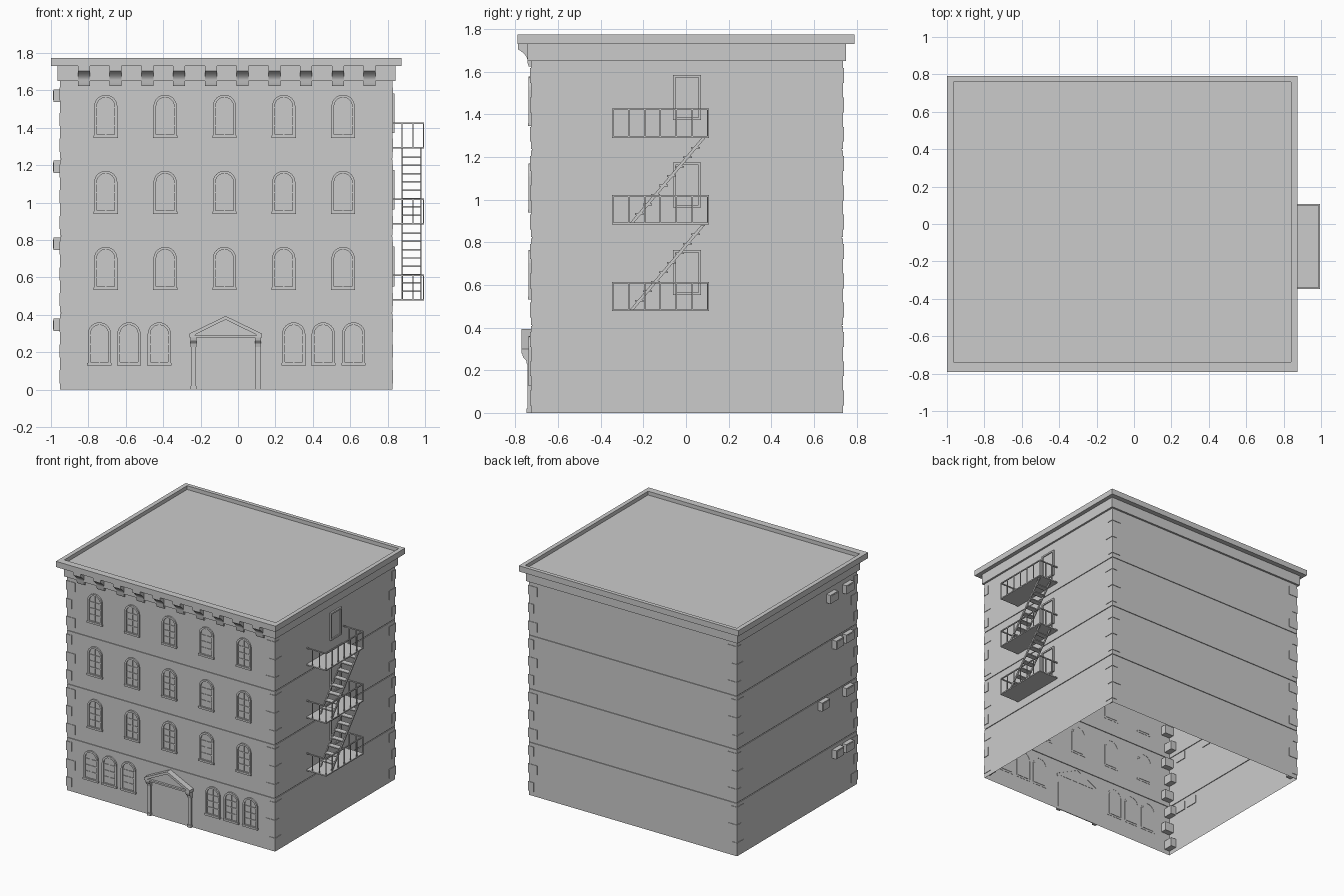
import bpy, math

if "Cube" in bpy.data.objects:
    bpy.data.objects.remove(bpy.data.objects["Cube"])

X0, X1, Y0, Y1 = -0.951, 0.826, -0.728, 0.736   # wall planes
FLOOR = 0.4125


def make(name, parts, smooth=False):
    verts, faces = [], []
    for v, f in parts:
        n = len(verts)
        verts += v
        faces += [[i + n for i in face] for face in f]
    me = bpy.data.meshes.new(name)
    me.from_pydata(verts, [], faces)
    ob = bpy.data.objects.new(name, me)
    bpy.context.collection.objects.link(ob)
    if smooth:
        bpy.context.view_layer.objects.active = ob
        ob.select_set(True)
        bpy.ops.object.shade_smooth_by_angle(angle=math.radians(30))
        ob.select_set(False)
    return ob


def place(axis, p, t):
    return {'x': (t, p[0], p[1]), 'y': (p[0], t, p[1]), 'z': (p[0], p[1], t)}[axis]


def prism(pts, axis, a, b):
    # extrude a profile; pts in the two remaining axes, anticlockwise
    n = len(pts)
    v = [place(axis, p, a) for p in pts] + [place(axis, p, b) for p in pts]
    f = [list(range(n))[::-1], list(range(n, 2 * n))]
    f += [[i, (i + 1) % n, (i + 1) % n + n, i + n] for i in range(n)]
    if axis == 'y':
        f = [q[::-1] for q in f]
    return v, f


def box(x0, x1, y0, y1, z0, z1):
    return prism([(x0, y0), (x1, y0), (x1, y1), (x0, y1)], 'z', z0, z1)


def loft(rings, low=False, top=False):
    # rectangular rings (x0, x1, y0, y1, z) skinned in order
    v, f = [], []
    for x0, x1, y0, y1, z in rings:
        v += [(x0, y0, z), (x1, y0, z), (x1, y1, z), (x0, y1, z)]
    for k in range(len(rings) - 1):
        for i in range(4):
            a, b = 4 * k + i, 4 * k + (i + 1) % 4
            f.append([a, b, b + 4, a + 4])
    if low:
        f.append([3, 2, 1, 0])
    if top:
        n = len(v)
        f.append([n - 4, n - 3, n - 2, n - 1])
    return v, f


def grow(d, z):
    return (X0 - d, X1 + d, Y0 - d, Y1 + d, z)


def band(outer, inner, axis, front, back):
    # hollow frame between two outlines
    n = len(outer)
    v = [place(axis, p, t) for t in (front, back) for o in (outer, inner) for p in o]
    f = []
    for i in range(n):
        j = (i + 1) % n
        f += [[i, j, n + j, n + i], [j, i, 2 * n + i, 2 * n + j],
              [n + i, n + j, 3 * n + j, 3 * n + i]]
    if axis == 'x' and front > back or axis == 'y' and front < back:
        return v, f
    return v, [q[::-1] for q in f]


# hollow wall shell, open below, with a shadow groove at each storey
rings = [grow(0, 0)]
for k in (1, 2, 3):
    z = k * FLOOR
    rings += [grow(0, z - 0.006), grow(-0.006, z - 0.006), grow(-0.006, z), grow(0, z)]
rings.append(grow(0, 1.655))
make("walls", [loft(rings)])

# frieze and roof with parapet
make("frieze", [loft([grow(0, 1.65), grow(0.015, 1.65), grow(0.015, 1.73)])])
make("roof", [loft([(-1, 0.873, -0.79, 0.79, 1.73), (-1, 0.873, -0.79, 0.79, 1.774),
                    (-0.966, 0.84, -0.737, 0.76, 1.774),
                    (-0.966, 0.84, -0.737, 0.76, 1.745)], True, True)])

# corner quoins
quoins = []
for cx, sx in ((X0, 1), (X1, -1)):
    for cy, sy in ((Y0, 1), (Y1, -1)):
        for i in range(12):
            z = 0.0345 + i * FLOOR / 3
            a, b = (0.075, 0.045) if i % 2 else (0.045, 0.075)
            xs = sorted((cx - sx * 0.004, cx + sx * a))
            ys = sorted((cy - sy * 0.004, cy + sy * b))
            quoins.append(box(*xs, *ys, z, z + 0.07))
make("quoins", quoins)

# curved cornice brackets
prof = [(-0.725, 1.625), (-0.725, 1.73), (-0.788, 1.73), (-0.788, 1.705)]
for i in range(1, 8):
    t = math.radians(90 * i / 8)
    prof.append((-0.788 + 0.045 * math.sin(t), 1.645 + 0.06 * math.cos(t) ** 0.8 - 0.01 * math.sin(2 * t)))
prof += [(-0.743, 1.64), (-0.738, 1.625)]
make("cornice_brackets", [prism(prof[::-1], 'x', x - 0.032, x + 0.032)
                          for x in [-0.824 + 0.1697 * i for i in range(10)]], True)


def arch(cx, z, w, h):
    # arched outline, anticlockwise from bottom left
    r = w / 2
    return [(cx - r, z), (cx + r, z)] + [
        (cx + r * math.cos(math.pi * i / 12), z + h - r + r * math.sin(math.pi * i / 12))
        for i in range(13)]


# arched front windows
spots = [(-0.707 + 0.3172 * c, 0.537 + 0.4065 * r) for r in range(3) for c in range(5)]
spots += [(x, 0.133) for x in (-0.741, -0.583, -0.421, 0.298, 0.456, 0.618)]
frames, panes, bars = [], [], []
for x, z in spots:
    frames.append(band(arch(x, z, 0.124, 0.227), arch(x, z + 0.014, 0.096, 0.199), 'y', -0.739, -0.726))
    frames.append(box(x - 0.065, x + 0.065, -0.742, -0.726, z - 0.004, z + 0.01))
    panes.append(prism(arch(x, z + 0.012, 0.1, 0.203), 'y', -0.7295, -0.725))
    bars.append(box(x - 0.003, x + 0.003, -0.734, -0.728, z + 0.013, z + 0.212))
    for h in (0.062, 0.11, 0.158):
        bars.append(box(x - 0.047, x + 0.047, -0.734, -0.728, z + h - 0.003, z + h + 0.003))
make("window_frames", frames)
make("window_panes", panes)
make("window_bars", bars)

# entrance: panel, pillars with flared capitals, pediment
CX = -0.066
make("entrance_panel", [box(CX - 0.165, CX + 0.165, -0.731, -0.725, 0, 0.28)])
pillars = []
for s in (-1, 1):
    x = CX + s * 0.172
    pillars += [box(x - 0.013, x + 0.013, -0.743, -0.726, 0, 0.278),
                box(x - 0.016, x + 0.016, -0.748, -0.726, 0, 0.02),
                prism([(-0.726, 0.228), (-0.726, 0.278), (-0.768, 0.278), (-0.765, 0.262),
                       (-0.75, 0.246), (-0.746, 0.228)][::-1][::-1], 'x', x - 0.016, x + 0.016)]
make("entrance_pillars", pillars)
tri = [(CX - 0.194, 0.278), (CX + 0.194, 0.278), (CX + 0.194, 0.3), (CX, 0.394), (CX - 0.194, 0.3)]
inner = [(CX - 0.165, 0.291), (CX + 0.165, 0.291), (CX + 0.16, 0.296), (CX, 0.375), (CX - 0.16, 0.296)]
make("pediment", [band(tri, inner, 'y', -0.772, -0.726), prism(inner, 'y', -0.755, -0.726)])

# side exit doors
doors = []
for k in range(3):
    z = 0.553 + 0.41 * k

    def rect(d):
        return [(-0.062 + d, z + d), (0.07 - d, z + d), (0.07 - d, z + 0.212 - d), (-0.062 + d, z + 0.212 - d)]
    doors += [band(rect(0), rect(0.012), 'x', 0.838, 0.824), prism(rect(0.01), 'x', 0.822, 0.83)]
make("exit_doors", doors)

# fire escape landings and railings
landings, rails = [], []
PA, PB, XO = -0.347, 0.107, 0.995
for k in range(3):
    z = 0.477 + 0.4065 * k
    landings.append(box(0.824, XO, PA, PB, z, z + 0.009))
    t = z + 0.138
    rails.append(box(XO - 0.008, XO, PA, PB, t - 0.008, t))
    for i in range(7):
        y = PA + (PB - PA - 0.007) * i / 6
        rails.append(box(XO - 0.007, XO, y, y + 0.007, z, t))
    for y in (PA, PB - 0.008):
        rails.append(box(0.824, XO, y, y + 0.008, t - 0.008, t))
        for x in (0.874, 0.932):
            rails.append(box(x, x + 0.006, y, y + 0.006, z, t))
make("fire_escape_landings", landings)
make("fire_escape_railings", rails)

# fire escape stairs
stairs = []
for k in range(2):
    z = 0.482 + 0.4065 * k
    for x in (0.874, 0.974):
        stairs.append(prism([(-0.265, z), (-0.247, z), (0.09, z + 0.4), (0.072, z + 0.4)], 'x', x, x + 0.008))
    for i in range(1, 9):
        y, h = -0.256 + 0.337 * i / 9, z + 0.4 * i / 9
        stairs.append(box(0.88, 0.976, y - 0.021, y + 0.021, h - 0.004, h + 0.004))
make("fire_escape_stairs", stairs)

# air conditioner boxes on the left wall
units = []
for z, ys in ((0.347, (-0.47, -0.595)), (0.78, (-0.3, -0.595)),
              (1.192, (-0.47, -0.595)), (1.572, (-0.4, -0.595))):
    for y in ys:
        units.append(box(-0.986, -0.945, y - 0.047, y + 0.047, z - 0.033, z + 0.033))
        units.append(box(-0.988, -0.984, y - 0.037, y + 0.037, z - 0.024, z + 0.024))
make("air_conditioners", units)
